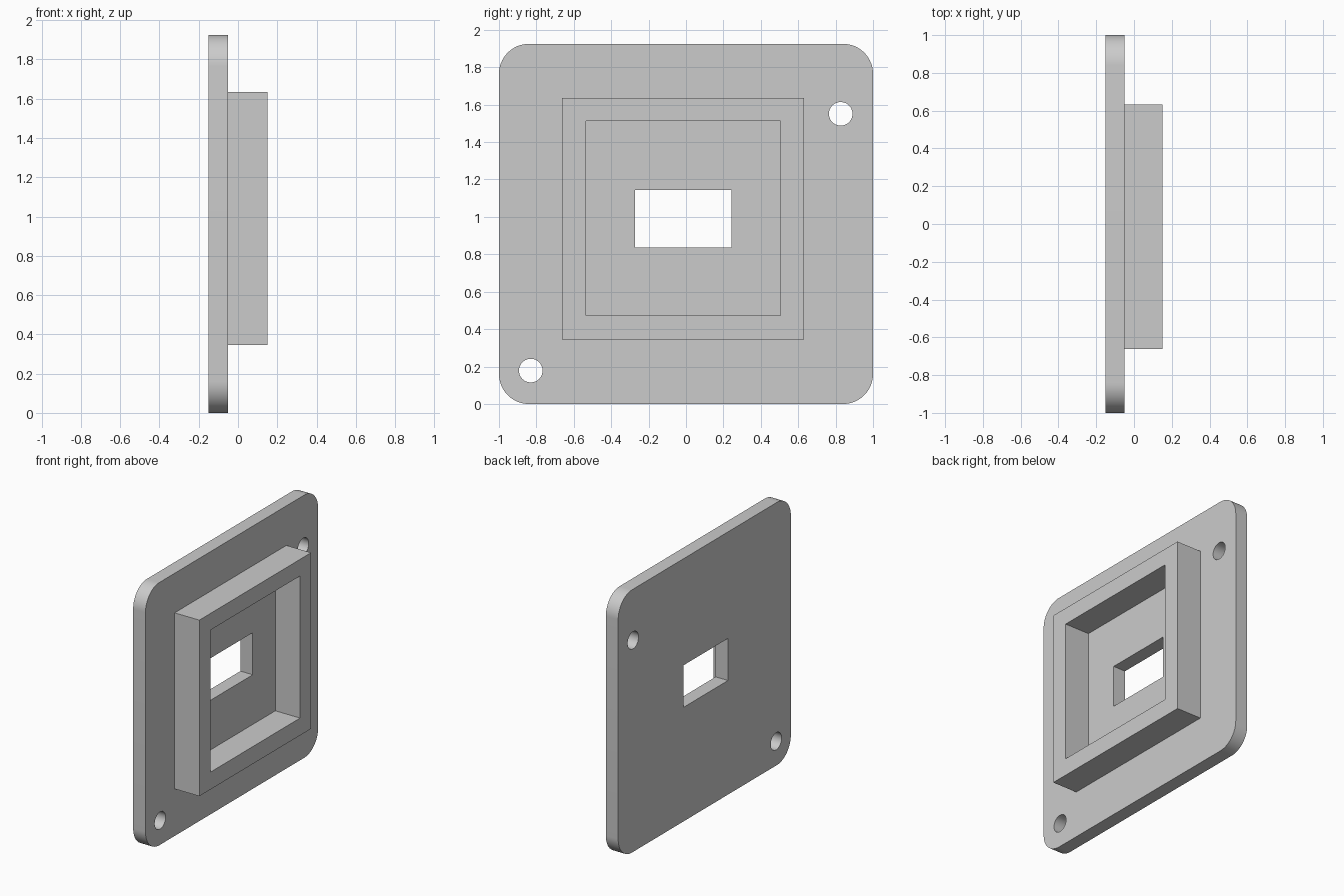
import bpy
import bmesh
from math import cos, sin, pi, radians
from mathutils import Vector

cube = bpy.data.objects.get("Cube")
if cube:
    bpy.data.objects.remove(cube, do_unlink=True)

grey = bpy.data.materials.new("plain grey")
grey.use_nodes = True
colour = (0.6, 0.6, 0.6, 1)
grey.diffuse_color = colour
grey.node_tree.nodes["Principled BSDF"].inputs["Base Color"].default_value = colour


def rectangle(y0, y1, z0, z1):
    return [(y0, z0), (y1, z0), (y1, z1), (y0, z1)]


def circle(y, z, r, steps=48):
    return [(y + r * cos(2 * pi * i / steps), z + r * sin(2 * pi * i / steps))
            for i in range(steps)]


def rounded_rectangle(y0, y1, z0, z1, r, steps=16):
    centres = [(y1 - r, z1 - r), (y0 + r, z1 - r), (y0 + r, z0 + r), (y1 - r, z0 + r)]
    return [(cy + r * cos(pi / 2 * (k + i / steps)), cz + r * sin(pi / 2 * (k + i / steps)))
            for k, (cy, cz) in enumerate(centres) for i in range(steps + 1)]


def slab(name, x0, x1, outlines):
    """Fill the first outline, leave the others as holes, and extrude along x."""
    bm = bmesh.new()
    edges = []
    for outline in outlines:
        verts = [bm.verts.new((x0, y, z)) for y, z in outline]
        edges += [bm.edges.new((v, verts[i - 1])) for i, v in enumerate(verts)]
    bmesh.ops.triangle_fill(bm, use_beauty=True, edges=edges, normal=Vector((1, 0, 0)))
    result = bmesh.ops.extrude_face_region(bm, geom=bm.faces[:])
    moved = [g for g in result["geom"] if isinstance(g, bmesh.types.BMVert)]
    bmesh.ops.translate(bm, verts=moved, vec=(x1 - x0, 0, 0))
    bmesh.ops.recalc_face_normals(bm, faces=bm.faces[:])
    mesh = bpy.data.meshes.new(name)
    bm.to_mesh(mesh)
    bm.free()
    mesh.materials.append(grey)
    obj = bpy.data.objects.new(name, mesh)
    bpy.context.collection.objects.link(obj)
    bpy.ops.object.select_all(action='DESELECT')
    obj.select_set(True)
    bpy.context.view_layer.objects.active = obj
    bpy.ops.object.shade_smooth_by_angle(angle=radians(30))
    return obj


# Base plate with rounded corners, a central window and two screw holes
slab("base_plate", -0.15, -0.05, [
    rounded_rectangle(-1, 1, 0, 1.925, 0.16),
    rectangle(-0.272, 0.242, 0.836, 1.144),
    circle(0.827, 1.551, 0.063),
    circle(-0.83, 0.178, 0.063),
])

# Raised square frame around the window
slab("raised_frame", -0.05, 0.15, [
    rectangle(-0.662, 0.632, 0.345, 1.635),
    rectangle(-0.534, 0.504, 0.472, 1.513),
])
